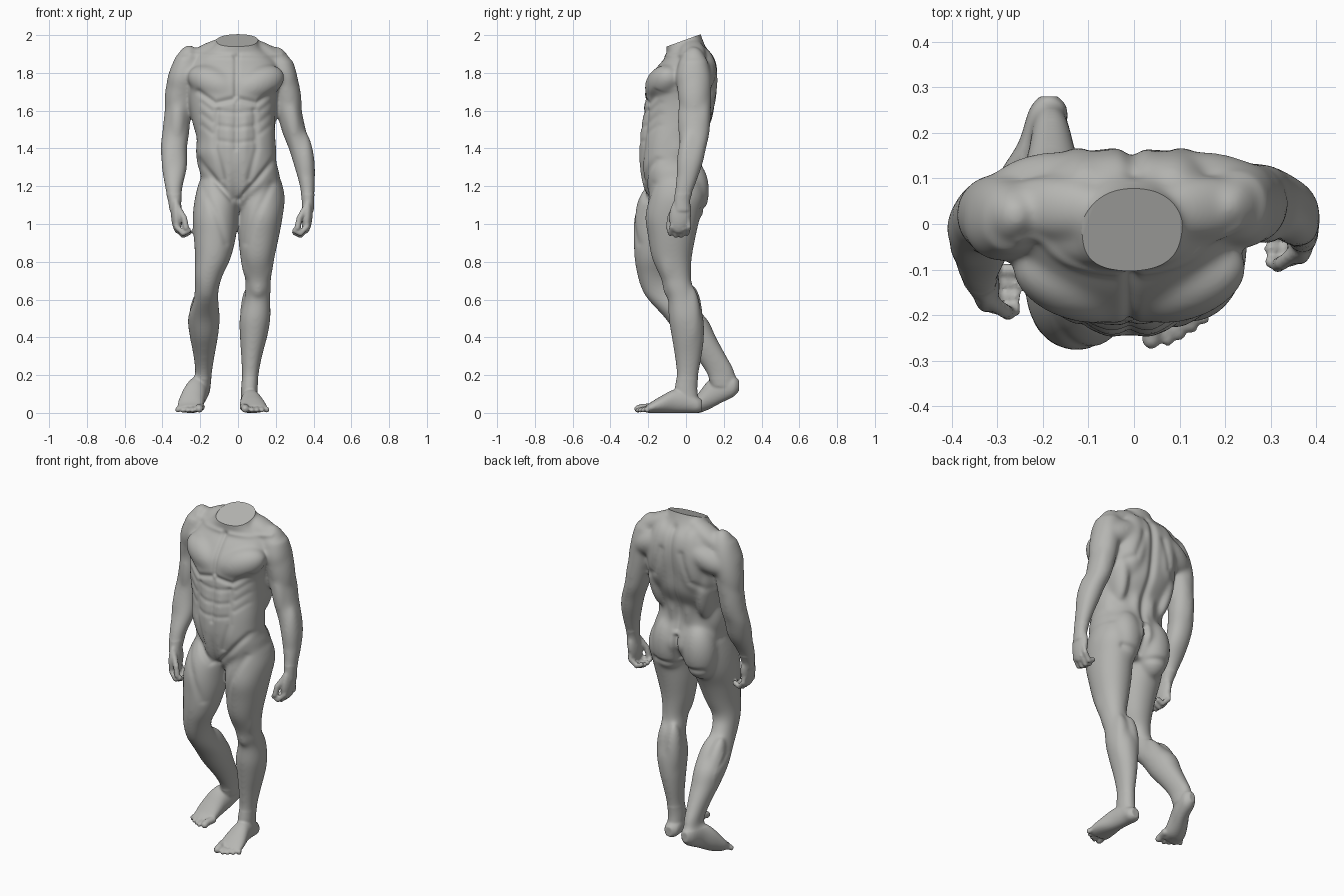
import bpy
import bmesh
from math import cos, sin, pi, exp, radians
from mathutils import Vector, Matrix

CM = 0.01  # every measure below is in hundredths of a unit

if "Cube" in bpy.data.objects:
    bpy.data.objects.remove(bpy.data.objects["Cube"], do_unlink=True)

clay = bpy.data.materials.new("grey clay")
clay.use_nodes = True
clay.diffuse_color = (0.47, 0.47, 0.45, 1)
clay.node_tree.nodes["Principled BSDF"].inputs["Base Color"].default_value = clay.diffuse_color

bm = bmesh.new()


def curve_point(a, b, c, d, t):
    """Smooth blend from b to c."""
    return (b * 2 + (c - a) * t + (a * 2 - b * 5 + c * 4 - d) * t ** 2
            + (b * 3 - a - c * 3 + d) * t ** 3) / 2


def loft(rings, upright=True, sides=32, steps=4, square=0.95):
    """Skin ellipses given as (x, y, z, half width, half depth)."""
    keys = [Vector(r) for r in rings]
    keys = [keys[0]] + keys + [keys[-1]]
    dense = [curve_point(*keys[i:i + 4], s / steps)
             for i in range(len(keys) - 3) for s in range(steps)]
    dense.append(keys[-1])
    loops = []
    for x, y, z, wide, deep in dense:
        loop = []
        for k in range(sides):
            c, s = cos(2 * pi * k / sides), sin(2 * pi * k / sides)
            u = wide * abs(c) ** square * (1 if c > 0 else -1)
            v = deep * abs(s) ** square * (1 if s > 0 else -1)
            spot = (x + u, y + v, z) if upright else (x + u, y, z + v)
            loop.append(bm.verts.new(Vector(spot) * CM))
        loops.append(loop)
    for low, high in zip(loops, loops[1:]):
        for k in range(sides):
            n = (k + 1) % sides
            bm.faces.new((low[k], low[n], high[n], high[k]))
    bm.faces.new(loops[0])
    bm.faces.new(loops[-1])


def muscle(start, end, thick, wide=None):
    """Spindle from start to end; thick is measured front to back."""
    a, b = Vector(start) * CM, Vector(end) * CM
    along = (b - a).normalized()
    side = along.cross(Vector((0, 1, 0))).normalized()
    basis = Matrix((side, along.cross(side), along)).transposed().to_4x4()
    size = Matrix.Diagonal(((wide or thick) * CM, thick * CM, (b - a).length / 2, 1))
    bmesh.ops.create_uvsphere(bm, u_segments=24, v_segments=16, radius=1,
                              matrix=Matrix.Translation((a + b) / 2) @ basis @ size)


def digit(points, radius):
    """Finger or toe: a chain of overlapping balls."""
    spots = [Vector(p) for p in points]
    for a, b in zip(spots, spots[1:]):
        for k in range(7):
            bmesh.ops.create_icosphere(bm, subdivisions=2, radius=radius * CM,
                                       matrix=Matrix.Translation(a.lerp(b, k / 6) * CM))


# Trunk, from crotch to neck
loft([(0, -6, 108, 7, 9), (2, -5, 118, 19, 16), (1, -6.5, 126, 21, 16.7),
      (0, -8, 132, 20.5, 16.3), (-1, -8.5, 138, 21, 15.8), (-1, -7.5, 145, 20.8, 16.2),
      (-2.5, -4.5, 155, 22, 18.2), (-3, -3.3, 165, 23, 18.7), (-2, -2, 175, 24, 18.7),
      (-2, 0.5, 183, 23.5, 16), (-2, 2, 189, 20, 12.5), (-1, 0, 194, 12.5, 10.5),
      (0, -1, 200, 10, 9), (0, -2, 206, 9.7, 8.5)], square=0.88)

# Trunk muscles on both sides
for s in (-1, 1):
    def at(x, y, z):
        return (s * x - 1, y, z)
    muscle(at(-2, -16.5, 168), at(25, -8, 180), 9, 9)        # chest
    muscle(at(4.5, -14.5, 170), at(3.5, -16, 110), 9.7, 6)   # belly
    muscle(at(14, -6, 155), at(15, -6, 124), 9, 6.8)         # flank
    muscle(at(19, 3, 184), at(14, 2, 138), 10, 5.5)          # side of back
    muscle(at(9, 8.5, 194), at(11, 6.5, 152), 9.5, 10)       # shoulder blade
    muscle(at(4, 8.5, 185), at(32, 5, 172), 9, 8)            # back of shoulder
    muscle(at(5, 3, 176), at(5, 1, 118), 7, 5)               # lower back
    muscle(at(9.5, 3, 134), at(11, 1.5, 100), 10, 10)        # buttock
    muscle(at(4, 3, 197), at(29, 4, 183), 7, 5)              # neck to shoulder

# Right arm, hanging slightly forward
loft([(-27, 1, 189, 6, 7), (-29, 1, 178, 8.3, 9.2), (-30.5, 2, 168, 7.3, 8.3),
      (-32, 2, 158, 7.1, 7.7), (-33, 1, 148, 7.2, 7.2), (-34, -1, 140, 7.1, 6.8),
      (-33.5, -4, 130, 6.6, 6.4), (-34, -9, 120, 4.8, 5.3),
      (-33.5, -12, 112, 3.5, 4.3), (-33, -13, 107, 3.2, 4.2)])
muscle((-25, 2, 195), (-35, 2, 154), 9, 7.7)      # shoulder
muscle((-31, -1, 172), (-33, -3, 140), 5, 4.5)    # front upper arm
muscle((-32, 5, 174), (-34, 4, 140), 5)           # back upper arm
muscle((-35, 0, 152), (-36, -8, 118), 5)          # forearm

# Left arm, hanging further out
loft([(22, 4, 187, 7, 7.5), (24, 4, 178, 7.5, 9.3), (25.5, 4.8, 168, 6.8, 8.7),
      (27.5, 4.8, 158, 6.7, 8.4), (30, 4.5, 148, 6.4, 8), (33, 3.5, 140, 6.2, 7.2),
      (35, 2.3, 132, 5.7, 6.6), (36.5, 0, 122, 4.3, 5.5),
      (37, -2, 113, 3.3, 4.3), (37, -2, 107, 3.2, 4.4)])
muscle((20, 4, 194), (30, 4.5, 152), 9, 7.5)
muscle((26, 1, 172), (31, 0, 140), 5, 4.5)
muscle((26, 8, 174), (32, 7, 140), 5.5, 5)
muscle((34, 2, 150), (37, -1, 117), 5.5, 5)

# Hands with relaxed, curled fingers
for s, x, y in ((-1, 33, -12.5), (1, 37, -2)):
    muscle((s * x, y + 0.5, 115), (s * (x - 1), y - 2.5, 95), 5.8, 3)
    for k in range(4):
        fy, drop = y + 3.4 - 2.9 * k, abs(k - 1.5)
        digit([(s * x, fy * 0.8 + y * 0.2, 104), (s * (x - 0.5), fy, 97 + drop),
               (s * (x - 4), fy - 1, 93.5 + drop), (s * (x - 7), fy - 1, 95 + drop)], 1.5)
    digit([(s * (x - 1), y - 4, 109), (s * (x - 4.5), y - 6.5, 103),
           (s * (x - 5.5), y - 7, 98)], 1.7)

# Left leg, straight and bearing the weight
loft([(13, -5, 123, 10, 13), (12.5, -5, 114, 12.3, 15), (12, -7, 104, 11.7, 14.6),
      (11, -7.5, 94, 10.9, 12.8), (10.3, -7.5, 82, 9, 10.6), (10.6, -5.5, 72, 7, 8.2),
      (10.6, -4, 66, 6.8, 7.8), (10.2, -2, 60, 6.9, 7.6), (9, 0, 50, 8.2, 9.2),
      (8.2, 1, 40, 7.2, 8.6), (7.2, 1.2, 30, 5.6, 7.2), (6.5, 0.8, 20, 4.4, 5.8),
      (6, 0, 12, 4.4, 6), (6, 1, 5, 4.4, 6)])
muscle((15, -10, 114), (14.5, -8, 68), 7, 5)        # outer thigh
muscle((6, -11, 99), (6.5, -8, 69), 5.5, 5)         # inner thigh above knee
muscle((10.6, -8, 73), (10.6, -7.5, 60), 4.7, 4.2)  # kneecap
muscle((6, 3, 68), (6, 4, 32), 5.5, 5)              # inner calf
muscle((12.3, 2, 68), (11.5, 3, 34), 5.5, 5)        # outer calf

# Right leg, bent with the heel lifted
loft([(-11, -6, 123, 9.5, 13), (-11.2, -9, 114, 11.6, 15.8), (-12, -12, 104, 12, 15.5),
      (-12.2, -14.5, 94, 11.3, 13.2), (-13.3, -16.5, 82, 9.5, 10.8),
      (-15.5, -17, 73, 7.5, 8.8), (-16.5, -14.5, 66, 6.4, 9.2), (-17, -10, 60, 6.6, 10.2),
      (-18, 0, 50, 8.4, 11), (-18, 6, 40, 7.4, 10), (-18, 13, 30, 5.6, 8.5),
      (-18.2, 18, 22, 4.5, 7.7), (-18.7, 20, 14, 4.2, 6.5)])
muscle((-17, -16, 112), (-18.5, -16.5, 70), 7, 5)
muscle((-9, -16, 100), (-11.7, -17, 69), 5.5, 5)
muscle((-16.5, -21, 74), (-17, -16, 59), 4.2, 4.2)
muscle((-14.7, -5, 64), (-14.5, 11, 34), 5.5, 4.7)
muscle((-21, -5, 64), (-21, 11, 36), 5.5, 4.7)

# Feet: flat left, lifted right
loft([(6, 8.5, 4, 2.5, 3), (5.8, 6, 4.3, 4.3, 4.3), (6, 1, 6, 4.7, 6),
      (6.8, -6, 6.2, 5.2, 6.2), (7.6, -13, 4.5, 6.7, 4.5), (8.2, -18, 3, 7.2, 3),
      (8.6, -21, 2, 6.7, 2)], upright=False)
loft([(-18.7, 28, 14.5, 2, 3), (-18.8, 25, 14.3, 4.2, 5.8), (-20.3, 18, 12.8, 5, 7.8),
      (-23, 12, 9.5, 6, 7.7), (-24.8, 7, 5.5, 6.7, 5.5), (-25.3, 3, 3, 6.7, 3),
      (-25.6, 0.5, 2, 6.2, 2)], upright=False)
for s, x, y in ((1, 3.8, -21), (-1, 20.5, 1.5)):
    for k in range(5):
        tx, tip = s * (x + 2.6 * k + (k > 0)), y - 4.4 + 0.3 * k * k - (k == 1) * 0.4
        fat = 2.1 if k == 0 else 1.35
        digit([(tx - s, y + 2, fat + 1), (tx, (y + tip) / 2, fat + 0.7), (tx, tip, fat)], fat)

# Fuse all parts into one skin
bmesh.ops.recalc_face_normals(bm, faces=bm.faces)
mesh = bpy.data.meshes.new("body")
bm.to_mesh(mesh)
bm.free()
body = bpy.data.objects.new("body", mesh)
bpy.context.collection.objects.link(body)
fuse = body.modifiers.new("fuse", 'REMESH')
fuse.mode, fuse.voxel_size = 'VOXEL', 0.0065
soften = body.modifiers.new("soften", 'SMOOTH')
soften.factor, soften.iterations = 0.5, 4
skin = bpy.data.meshes.new_from_object(body.evaluated_get(bpy.context.evaluated_depsgraph_get()))
body.modifiers.clear()
body.data = skin
skin.name = "body"

# Soften the large muscles further, sparing hands and feet
bm = bmesh.new()
bm.from_mesh(skin)
broad = [v for v in bm.verts if v.co.z > 0.18 and (abs(v.co.x) < 0.25 or v.co.z > 1.16)]
for repeat in range(28):
    bmesh.ops.smooth_vert(bm, verts=broad, factor=0.5,
                          use_axis_x=True, use_axis_y=True, use_axis_z=True)
bm.normal_update()
surface = [(v, v.co.xz / CM, v.normal.copy()) for v in bm.verts]
FRONT, BACK = -1, 1


def stroke(facing, depth, width, *points):
    """Carve a soft groove (or raise a ridge) along x, z points on one side."""
    line = [Vector(p) for p in points]
    spans = list(zip(line, line[1:]))
    reach = 2 * width
    left, right = min(p.x for p in line) - reach, max(p.x for p in line) + reach
    low, high = min(p.y for p in line) - reach, max(p.y for p in line) + reach
    for v, p, n in surface:
        if left < p.x < right and low < p.y < high and n.y * facing > 0:
            gap = min((p - a.lerp(b, min(1, max(0, (p - a).dot(b - a) / (b - a).length_squared)))).length
                      for a, b in spans) / width
            v.co -= n * (depth * CM * n.y * facing * exp(-gap * gap))


# Centre lines
stroke(FRONT, 1.2, 1.4, (-1, 188), (-1, 168))
stroke(FRONT, 0.6, 1.3, (-1, 164), (-1, 140))
stroke(BACK, 1.5, 2.2, (0, 192), (-1, 165), (0, 130))
stroke(BACK, 2.5, 1.6, (0, 125), (0, 110))
# Paired muscle borders
for s in (-1, 1):
    def line(facing, depth, width, *points):
        stroke(facing, depth, width, *[(s * x - 1, z) for x, z in points])
    line(FRONT, 1.0, 1.5, (2, 166), (11, 164), (20, 170))     # under chest
    line(FRONT, 0.7, 1.7, (10, 160), (11, 140), (7, 124))     # edge of belly
    line(FRONT, 1.2, 1.6, (20, 134), (11, 123), (2, 113))     # groin
    line(FRONT, -0.6, 1.3, (3, 189), (14, 189), (24, 190))    # collar bone
    line(FRONT, 0.6, 2, (19, 121), (11, 106), (5, 90))        # thigh strap
    line(BACK, 0.7, 2.2, (7, 180), (12, 164), (20, 160))      # shoulder blade edge
    line(BACK, 1.0, 1.8, (4, 107), (16, 108))                 # under buttock
    for z in (159, 151, 143):
        line(FRONT, 0.4, 1.4, (1.5, z), (9, z + 1))           # belly steps
    for z in (162, 156, 150):
        line(FRONT, 0.4, 1.4, (13, z - 2), (18, z + 2))       # ribs

# Flat soles and slanted neck cut
for v in bm.verts:
    v.co.z = max(v.co.z, 0)
bmesh.ops.bisect_plane(bm, geom=bm.verts[:] + bm.edges[:] + bm.faces[:],
                       plane_co=(0, 0.065, 2), plane_no=(0, -0.34, 0.94), clear_outer=True)
bmesh.ops.holes_fill(bm, edges=[e for e in bm.edges if e.is_boundary], sides=0)
bm.to_mesh(skin)
bm.free()

skin.materials.clear()
skin.materials.append(clay)
bpy.ops.object.select_all(action='DESELECT')
body.select_set(True)
bpy.context.view_layer.objects.active = body
bpy.ops.object.shade_smooth_by_angle(angle=radians(45))
